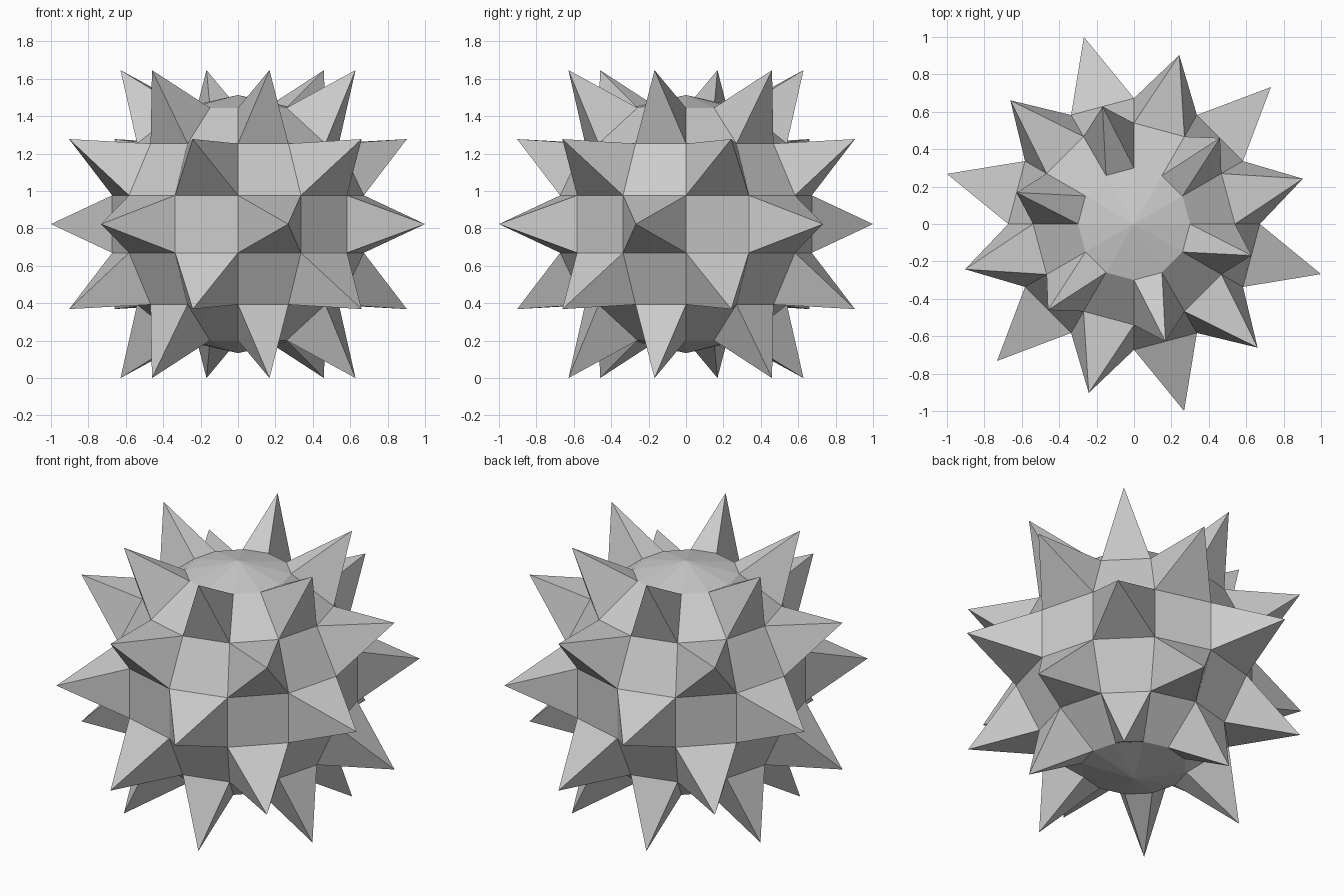
import bpy, bmesh
from math import asin, atan2, floor, pi

SEGMENTS, RINGS = 12, 7
RADIUS, SPIKE, CENTRE_Z = 0.69, 0.3855, 0.823

cube = bpy.data.objects.get("Cube")
if cube:
    bpy.data.objects.remove(cube, do_unlink=True)

# Flat grey finish
grey = bpy.data.materials.new("light grey")
grey.use_nodes = True
grey.diffuse_color = (0.6, 0.6, 0.6, 1)
grey.node_tree.nodes["Principled BSDF"].inputs["Base Color"].default_value = grey.diffuse_color

# Low-poly ball
bm = bmesh.new()
bmesh.ops.create_uvsphere(bm, u_segments=SEGMENTS, v_segments=RINGS, radius=RADIUS)
bm.normal_update()


def is_spike(face):
    """Checkerboard of the four-sided faces; the polar caps stay plain."""
    if len(face.verts) != 4:
        return False
    c = face.calc_center_median()
    column = floor(atan2(c.y, c.x) / (2 * pi / SEGMENTS))
    band = round(asin(face.normal.z) / (pi / RINGS))
    return (column + band) % 2 == 1


# Pyramid spikes raised from every other face
bmesh.ops.poke(bm, faces=[f for f in bm.faces if is_spike(f)],
               offset=SPIKE, center_mode='MEAN', use_relative_offset=False)
bmesh.ops.translate(bm, verts=bm.verts, vec=(0, 0, CENTRE_Z))
bmesh.ops.recalc_face_normals(bm, faces=bm.faces)

mesh = bpy.data.meshes.new("spiked_ball")
bm.to_mesh(mesh)
bm.free()
mesh.materials.append(grey)
ball = bpy.data.objects.new("spiked_ball", mesh)
bpy.context.collection.objects.link(ball)
